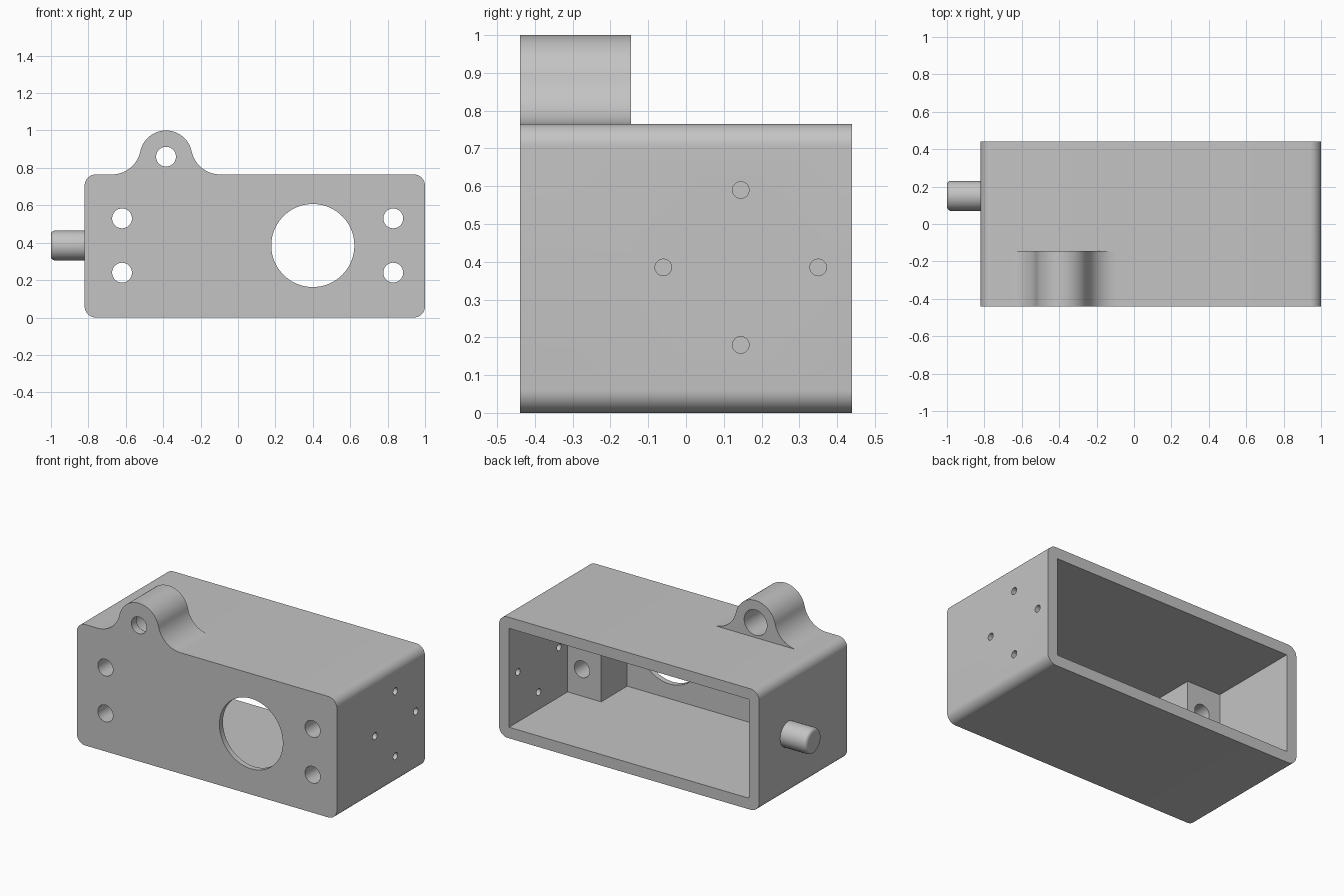
import bpy
import bmesh
from math import cos, sin, pi, atan2, sqrt, radians
from mathutils import Vector

default = bpy.data.objects.get("Cube")
if default:
    bpy.data.objects.remove(default, do_unlink=True)

grey = bpy.data.materials.new("machined_grey")
grey.use_nodes = True
grey.diffuse_color = (0.55, 0.55, 0.55, 1)
grey.node_tree.nodes["Principled BSDF"].inputs["Base Color"].default_value = (0.55, 0.55, 0.55, 1)

# Main dimensions
LEFT, RIGHT, HEIGHT, DEPTH = -0.82, 1.0, 0.765, 0.44
WALL, FACE_Y, BOSS_Y, MID_Z = 0.07, -0.405, -0.145, 0.385
LUG_X, LUG_Z, LUG_R = -0.385, 0.86, 0.14


def arc(cx, cy, r, start, end, steps):
    return [(cx + r * cos(start + (end - start) * i / steps),
             cy + r * sin(start + (end - start) * i / steps)) for i in range(steps + 1)]


def prism(name, outline, axis, start, end):
    """Extrude a 2D outline along one axis; the outline fills the other two."""
    def place(p, d):
        return {"x": (d, *p), "y": (p[0], d, p[1]), "z": (*p, d)}[axis]
    bm = bmesh.new()
    face = bm.faces.new([bm.verts.new(place(p, start)) for p in outline])
    new = bmesh.ops.extrude_face_region(bm, geom=[face])["geom"]
    shift = Vector(place((0, 0), end - start))
    bmesh.ops.translate(bm, vec=shift, verts=[g for g in new if isinstance(g, bmesh.types.BMVert)])
    bmesh.ops.recalc_face_normals(bm, faces=bm.faces)
    mesh = bpy.data.meshes.new(name)
    bm.to_mesh(mesh)
    bm.free()
    mesh.materials.append(grey)
    obj = bpy.data.objects.new(name, mesh)
    bpy.context.collection.objects.link(obj)
    return obj


def cylinder(name, axis, centre, r, start, end, steps=48):
    return prism(name, arc(*centre, r, 0, 2 * pi, steps)[:-1], axis, start, end)


def activate(obj):
    bpy.ops.object.select_all(action="DESELECT")
    obj.select_set(True)
    bpy.context.view_layer.objects.active = obj


def cut(obj, cutter):
    activate(obj)
    mod = obj.modifiers.new("cut", "BOOLEAN")
    mod.operation, mod.solver, mod.object = "DIFFERENCE", "EXACT", cutter
    bpy.ops.object.modifier_apply(modifier=mod.name)
    bpy.data.objects.remove(cutter, do_unlink=True)


def smooth(obj):
    activate(obj)
    bpy.ops.object.shade_smooth_by_angle(angle=radians(30))


# Housing: rounded rectangle running front to back
R = 0.06
corners = [(RIGHT - R, HEIGHT - R), (LEFT + R, HEIGHT - R), (LEFT + R, R), (RIGHT - R, R)]
outline = []
for i, (x, z) in enumerate(corners):
    outline += arc(x, z, R, i * pi / 2, (i + 1) * pi / 2, 10)
housing = prism("housing", outline, "y", -DEPTH, DEPTH)

# Cavity open at the back, stepping in around the two screw bosses
x0, x1, boss = LEFT + WALL, RIGHT - WALL, 0.235
plan = [(x0, DEPTH + 0.1), (x0, BOSS_Y), (x0 + boss, BOSS_Y), (x0 + boss, FACE_Y),
        (x1 - boss, FACE_Y), (x1 - boss, BOSS_Y), (x1, BOSS_Y), (x1, DEPTH + 0.1)]
cut(housing, prism("cavity_cutter", plan, "z", WALL, HEIGHT - WALL))

# Large window and four screw holes in the front
cut(housing, cylinder("window_cutter", "y", (0.4, MID_Z), 0.222, -0.6, -0.3, 96))
for x in (-0.62, 0.83):
    for z in (0.24, 0.53):
        cut(housing, cylinder("screw_cutter", "y", (x, z), 0.053, -0.6, 0))

# Ring of four small holes in the left side
for i in range(4):
    centre = (0.145 + 0.205 * cos(i * pi / 2), MID_Z + 0.205 * sin(i * pi / 2))
    cut(housing, cylinder("side_hole_cutter", "x", centre, 0.022, 0.85, 1.1, 32))
smooth(housing)

# Mounting lug: round top blending into the housing through tangent fillets
fillet = 0.156
rise = HEIGHT + fillet - LUG_Z
span = sqrt((LUG_R + fillet) ** 2 - rise ** 2)
tilt = atan2(rise, span)
profile = arc(LUG_X + span, HEIGHT + fillet, fillet, -pi / 2, tilt - pi, 16)
profile += arc(LUG_X, LUG_Z, LUG_R, tilt, pi - tilt, 40)[1:-1]
profile += arc(LUG_X - span, HEIGHT + fillet, fillet, -tilt, -pi / 2, 16)
lug = prism("mounting_lug", profile, "y", -DEPTH, BOSS_Y)
cut(lug, cylinder("lug_hole_cutter", "y", (LUG_X, LUG_Z), 0.053, -0.6, 0))
cut(lug, cylinder("lug_counterbore_cutter", "y", (LUG_X, LUG_Z), 0.08, -0.39, 0))
smooth(lug)

# Side pin with a rounded end
pin = cylinder("side_pin", "x", (0.15, MID_Z), 0.08, -1.0, LEFT)
bm = bmesh.new()
bm.from_mesh(pin.data)
rim = [e for e in bm.edges if all(v.co.x < -0.99 for v in e.verts)]
bmesh.ops.bevel(bm, geom=rim, offset=0.022, segments=5, profile=0.5, affect="EDGES")
bm.to_mesh(pin.data)
bm.free()
smooth(pin)
